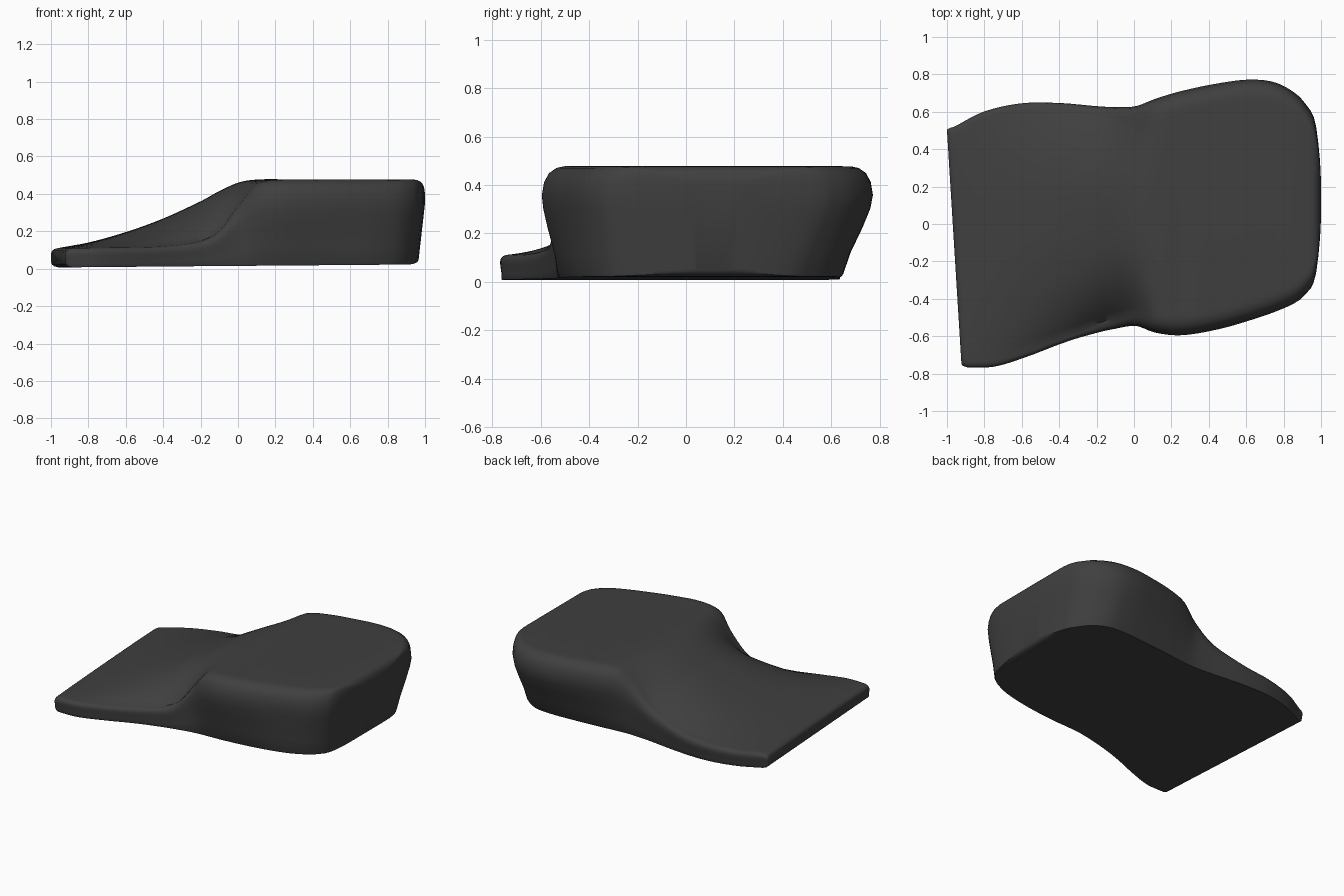
import bpy, bmesh

if "Cube" in bpy.data.objects:
    bpy.data.objects.remove(bpy.data.objects["Cube"])

# Stations along x: x, front y, back y, bottom front y, bottom back y,
# ridge height, front edge height, back edge height
ST = [
    (-0.96, -0.768, 0.52, -0.758, 0.51, 0.115, 0.110, 0.110),
    (-0.80, -0.762, 0.60, -0.755, 0.585, 0.145, 0.113, 0.120),
    (-0.60, -0.708, 0.645, -0.700, 0.63, 0.200, 0.115, 0.135),
    (-0.40, -0.640, 0.647, -0.632, 0.63, 0.270, 0.122, 0.160),
    (-0.20, -0.582, 0.630, -0.575, 0.61, 0.360, 0.150, 0.225),
    (-0.10, -0.560, 0.625, -0.552, 0.600, 0.415, 0.205, 0.285),
    (0.01, -0.545, 0.630, -0.532, 0.595, 0.463, 0.350, 0.385),
    (0.11, -0.580, 0.668, -0.525, 0.600, 0.477, 0.455, 0.460),
    (0.25, -0.595, 0.710, -0.520, 0.615, 0.478, 0.476, 0.476),
    (0.45, -0.563, 0.752, -0.500, 0.632, 0.478, 0.477, 0.477),
    (0.62, -0.515, 0.772, -0.470, 0.640, 0.478, 0.477, 0.477),
    (0.76, -0.467, 0.755, -0.430, 0.625, 0.478, 0.477, 0.477),
    (0.88, -0.410, 0.685, -0.375, 0.560, 0.478, 0.477, 0.477),
    (0.945, -0.345, 0.605, -0.315, 0.480, 0.476, 0.475, 0.475),
]
# Side profile: height fraction, outward blend, inset in rounding radii
SIDE = [(0.0, 0.0, 0.0), (0.03, 0.04, -0.05), (0.22, 0.3, 0), (0.45, 0.68, 0),
        (0.62, 0.92, 0), (0.74, 1.0, 0), (0.86, 1.0, 0.1), (0.94, 1.0, 0.32),
        (0.985, 1.0, 0.65), (1.0, 1.0, 1.0)]
NT = 32


def sample(x):
    """Smooth (Hermite) interpolation of the station values."""
    i = 0
    while i < len(ST) - 2 and ST[i + 1][0] < x:
        i += 1
    a, b = ST[i], ST[i + 1]
    p, q = ST[max(i - 1, 0)], ST[min(i + 2, len(ST) - 1)]
    d = b[0] - a[0]
    t = (x - a[0]) / d
    out = []
    for k in range(1, 8):
        m0 = (b[k] - p[k]) / (b[0] - p[0]) * d
        m1 = (q[k] - a[k]) / (q[0] - a[0]) * d
        out.append((2*t**3 - 3*t**2 + 1) * a[k] + (t**3 - 2*t**2 + t) * m0
                   + (3*t**2 - 2*t**3) * b[k] + (t**3 - t**2) * m1)
    return out


def section(x):
    """Closed cross-section as (y, z) points."""
    yf, yb, bf, bb, hm, hf, hb = sample(x)
    z0 = 0.015 + 0.008 * x
    rad = 0.035 + 0.055 * max(0, min(1, (x + 0.3) / 0.45))

    def side(y_max, y_bot, h, sgn):
        return [(y_bot + (y_max - y_bot) * b - sgn * rad * r, z0 + (h - z0) * f)
                for f, b, r in SIDE]
    back, front = side(yb, bb, hb, 1), side(yf, bf, hf, -1)
    top = []
    for i in range(1, NT):
        t = i / NT
        bump = 1 - abs(2 * t - 1) ** 2.6
        edge = hb + (hf - hb) * t
        top.append((back[-1][0] + (front[-1][0] - back[-1][0]) * t,
                    edge + (hm - edge) * bump))
    floor = [(bf + (bb - bf) * i / 6, z0) for i in range(1, 6)]
    return back + top + front[::-1] + floor


def place(x, y, z):
    """Slanted thin end and undercut thick end."""
    wl = max(0, min(1, (-x - 0.3) / 0.7))
    x += wl * 0.062 * (0.5 - y)
    wr = max(0, min(1, (x - 0.7) / 0.25))
    return (x - wr * 0.04 * max(0, 1 - z / 0.35), y, z)


def shrunk(x, sec, dy, dz, low=0.5):
    """Inset of an end section, rounding the ends over."""
    ys, zs = [p[0] for p in sec], [p[1] for p in sec]
    cy, cz = (min(ys) + max(ys)) / 2, min(zs) + (max(zs) - min(zs)) * low
    ky = 1 - dy / (max(ys) - cy)
    kz = 1 - dz / (max(zs) - cz)
    return [(x, cy + (y - cy) * ky, cz + (z - cz) * kz) for y, z in sec]


rings = []
x0, x1, n = ST[0][0], ST[-1][0], 64
first, last = section(x0), section(x1)
# rounded thin end
for x, dy, dz in [(-1.0, 0.018, 0.028), (-0.995, 0.012, 0.015), (-0.982, 0.006, 0.005)]:
    rings.append(shrunk(x, first, dy, dz))
# body
for i in range(n + 1):
    x = x0 + (x1 - x0) * i / n
    rings.append([(x, y, z) for y, z in section(x)])
# rounded thick end
for x, dy, dz in [(0.960, 0.03, 0.003), (0.974, 0.085, 0.010), (0.986, 0.17, 0.022),
                  (0.995, 0.27, 0.042), (1.0, 0.38, 0.075)]:
    rings.append(shrunk(x, last, dy, dz, 0.25))

bm = bmesh.new()
loops = [[bm.verts.new(place(*p)) for p in r] for r in rings]
m = len(loops[0])
for a, b in zip(loops, loops[1:]):
    for j in range(m):
        k = (j + 1) % m
        bm.faces.new((a[j], a[k], b[k], b[j]))
bm.faces.new(loops[0])
bm.faces.new(loops[-1][::-1])
bmesh.ops.recalc_face_normals(bm, faces=bm.faces)

mesh = bpy.data.meshes.new("wedge_body")
bm.to_mesh(mesh)
bm.free()
body = bpy.data.objects.new("wedge_body", mesh)
bpy.context.collection.objects.link(body)

# dark grey finish
mat = bpy.data.materials.new("dark_grey")
mat.diffuse_color = (0.05, 0.05, 0.05, 1)
mat.use_nodes = True
mat.node_tree.nodes["Principled BSDF"].inputs["Base Color"].default_value = mat.diffuse_color
mesh.materials.append(mat)

bpy.context.view_layer.objects.active = body
body.select_set(True)
bpy.ops.object.shade_smooth_by_angle(angle=0.7)
